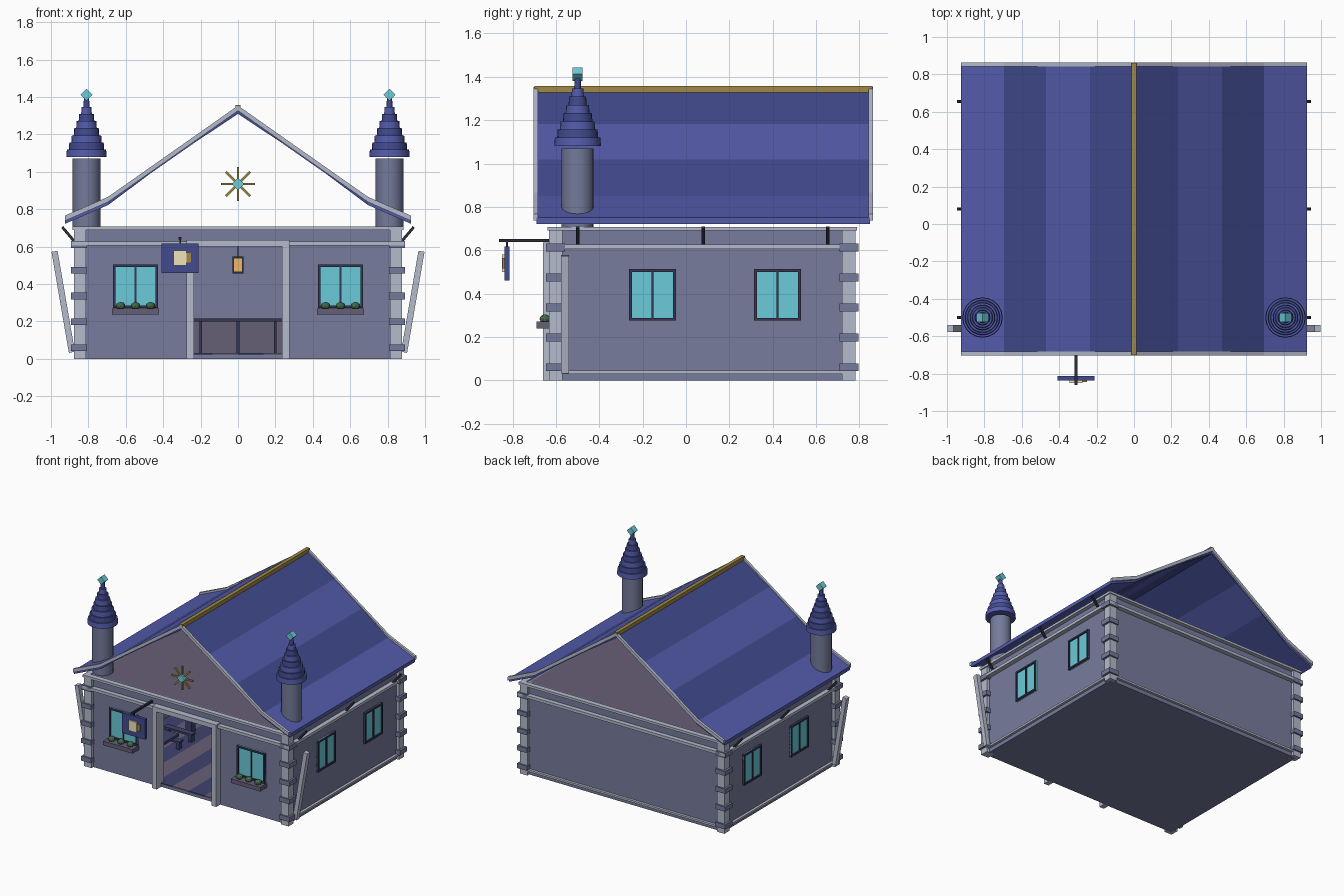
import bpy, bmesh
from math import pi, cos, sin, atan2, hypot
from mathutils import Matrix, Vector

if "Cube" in bpy.data.objects:
    bpy.data.objects.remove(bpy.data.objects["Cube"])

# display colours, made linear in finish()
COL = {"wall": (.42, .435, .55), "trim": (.635, .655, .72), "roof_dark": (.24, .268, .5),
       "roof_light": (.298, .325, .6), "gold": (.56, .48, .25), "glass": (.375, .71, .76),
       "dark": (.2, .2, .3), "wood": (.36, .335, .415), "iron": (.16, .17, .21),
       "leaf": (.25, .38, .28), "cream": (.85, .8, .65), "lamp": (.86, .64, .36),
       "stone": (.41, .43, .54), "plank": (.23, .24, .38)}
MATS = {}


def finish(name, bm, col):
    if col not in MATS:
        MATS[col] = bpy.data.materials.new(col)
        MATS[col].diffuse_color = (*[min(1, c / .9) ** 2.2 for c in COL[col]], 1)
    bmesh.ops.recalc_face_normals(bm, faces=bm.faces)
    me = bpy.data.meshes.new(name)
    bm.to_mesh(me)
    bm.free()
    me.materials.append(MATS[col])
    ob = bpy.data.objects.new(name, me)
    bpy.context.collection.objects.link(ob)
    return ob


def box(name, x, y, z, col, rot=None):
    """Box from (min, max) ranges, optionally turned about its centre."""
    bm = bmesh.new()
    c = Vector((sum(x) / 2, sum(y) / 2, sum(z) / 2))
    m = Matrix.Translation(c)
    if rot:
        m = m @ Matrix.Rotation(rot[0], 4, rot[1])
    m = m @ Matrix.Diagonal((abs(x[1] - x[0]), abs(y[1] - y[0]), abs(z[1] - z[0]), 1))
    bmesh.ops.create_cube(bm, size=1, matrix=m)
    return finish(name, bm, col)


def bar(name, p, q, y, t, col):
    """Square-ended bar between two (x, z) points, over the y range."""
    length = hypot(q[0] - p[0], q[1] - p[1])
    cx, cz = (p[0] + q[0]) / 2, (p[1] + q[1]) / 2
    return box(name, (cx - length / 2, cx + length / 2), y, (cz - t / 2, cz + t / 2), col,
               (-atan2(q[1] - p[1], q[0] - p[0]), 'Y'))


def lathe(name, x, y, z0, z1, r0, r1, col, n=20):
    bm = bmesh.new()
    bmesh.ops.create_cone(bm, cap_ends=True, segments=n, radius1=r0, radius2=r1, depth=z1 - z0,
                          matrix=Matrix.Translation((x, y, (z0 + z1) / 2)))
    for f in bm.faces:
        f.smooth = len(f.verts) == 4
    for e in bm.edges:
        e.smooth = all(f.smooth for f in e.link_faces)
    return finish(name, bm, col)


def prism(name, pts, y, col):
    """Extrude an (x, z) outline along y."""
    bm = bmesh.new()
    f = bm.faces.new([bm.verts.new((px, y[0], pz)) for px, pz in pts])
    ext = bmesh.ops.extrude_face_region(bm, geom=[f])
    bmesh.ops.translate(bm, vec=(0, y[1] - y[0], 0),
                        verts=[v for v in ext["geom"] if isinstance(v, bmesh.types.BMVert)])
    return finish(name, bm, col)


WX, YF, YB = .855, -.61, .76

# foundation, floor planks, attic floor
box("foundation", (-WX + .02, WX - .02), (YF + .004, YB - .02), (0, .02), "wall")
for i in range(12):
    w = 2 * (WX - .03) / 12
    x = -WX + .03 + i * w
    box("floor_plank", (x, x + w), (YF + .004, YB - .03), (.02, .03), "wood" if i % 2 else "plank")
box("attic_floor", (-WX + .02, WX - .02), (YF + .02, YB - .02), (.67, .7), "wood")

# walls, the front one open at the door
box("back_wall", (-WX, WX), (YB - .03, YB), (0, .7), "wall")
box("door_header", (-.25, .25), (YF, YF + .03), (.6, .7), "wall")
for s in (-1, 1):
    box("side_wall", (s * (WX - .03), s * WX), (YF, YB), (0, .7), "wall")
    box("front_wall", (s * .25, s * WX), (YF, YF + .03), (0, .7), "wall")
    box("door_post", (s * .235, s * .275), (-.66, -.57), (0, .62), "trim")
box("door_lintel", (-.275, .275), (-.66, -.57), (.6, .635), "trim")

# horizontal trim bands around the walls
for z0, z1, o in ((.605, .627, .035), (.69, .708, .03), (.03, .045, .02)):
    for s in (-1, 1):
        box("side_band", (s * (WX - .01), s * (WX + o)), (YF - o, YB + o), (z0, z1), "trim")
    box("back_band", (-WX, WX), (YB - .01, YB + o), (z0, z1), "trim")
    if z0 > .1:
        box("front_band", (-WX, WX), (YF - o, YF + .01), (z0, z1), "trim")

# corner posts with stone blocks
for s in (-1, 1):
    for y0, y1 in ((-.633, -.57), (.72, .783)):
        box("corner_post", (s * .813, s * .877), (y0, y1), (0, .7), "trim")
        for k in range(5):
            z = .06 + .138 * k
            box("corner_block", (s * .808, s * .893), (y0 - .012, y1 + .012),
                (z - .018, z + .018), "stone")


# windows: frame bars, pane, mullion
def window(c, h, z0, z1, axis, face, out):
    def part(name, a0, a1, b0, b1, d, col):
        depth = sorted((face - out * .01, face + out * d))
        if axis == 'X':
            box(name, (a0, a1), depth, (b0, b1), col)
        else:
            box(name, depth, (a0, a1), (b0, b1), col)
    t = .013
    part("window_pane", c - h, c + h, z0, z1, .008, "glass")
    for a in (c - h, c + h - t):
        part("window_stile", a, a + t, z0, z1, .018, "dark")
    part("window_mullion", c - .005, c + .005, z0, z1, .015, "dark")
    for b in (z0, z1 - t):
        part("window_rail", c - h, c + h, b, b + t, .018, "dark")


for s in (-1, 1):
    window(s * .548, .12, .272, .505, 'X', YF, -1)
    for y in (-.154, .422):
        window(y, .108, .275, .513, 'Y', s * WX, s)
    # flower boxes
    box("flower_box", (s * .548 - .126, s * .548 + .126), (-.69, -.61), (.238, .27), "wood")
    for d in (-.08, 0, .08):
        bm = bmesh.new()
        bmesh.ops.create_icosphere(bm, subdivisions=2, radius=.026, matrix=Matrix.Translation(
            (s * .548 + d, -.65, .283)) @ Matrix.Diagonal((1, 1, .8, 1)))
        finish("flower_bush", bm, "leaf")
    # leaning buttress boards and eave struts
    bar("buttress", (s * .888, .035), (s * .981, .575), (-.577, -.54), .033, "trim")
    for y in (-.5, .08, .655):
        bar("eave_strut", (s * .868, .62), (s * .94, .705), (y - .008, y + .008), .015, "iron")

# roof strips, gable trim, ridge
ROOF = [(0, 1.338), (.235, 1.182), (.47, 1.018), (.695, .85), (.925, .75)]
for s in (-1, 1):
    for i in range(4):
        (xa, za), (xb, zb) = ROOF[i], ROOF[i + 1]
        prism("roof_strip", [(s * xa, za), (s * xb, zb), (s * xb, zb - .028), (s * xa, za - .028)],
              (-.69, .85), "roof_light" if i % 2 else "roof_dark")
    top = [(s * x, z + .016) for x, z in (ROOF[0], ROOF[3], ROOF[4])]
    low = [(x, z - .028) for x, z in reversed(top)]
    for y in ((-.703, -.683), (.843, .863)):
        prism("gable_trim", top + low, y, "trim")
box("ridge_beam", (-.014, .014), (-.7, .86), (1.325, 1.358), "gold")

# corner turrets with stepped caps
for s in (-1, 1):
    x, y = s * .81, -.5
    lathe("turret_corbel", x, y, .665, .705, .047, .047, "stone")
    lathe("turret_shaft", x, y, .7, 1.07, .074, .074, "stone")
    for k in range(7):
        r = .108 - .0132 * k
        z = 1.08 + .038 * k
        lathe("turret_cap_step", x, y, z, z + .039, r, r - .003, "roof_dark" if k % 2 else "roof_light")
    lathe("turret_spike", x, y, 1.34, 1.4, .016, .014, "roof_dark", 8)
    box("turret_finial", (x - .022, x + .022), (y - .023, y + .023), (1.39, 1.434), "glass",
        (pi / 4, 'Y'))

# star ornament in the open gable
for k in range(4):
    a = k * pi / 4
    d = (.092 * cos(a), .092 * sin(a))
    bar("star_ray", (-d[0], .935 - d[1]), (d[0], .935 + d[1]), (-.687, -.675), .012, "gold")
box("star_gem", (-.024, .024), (-.7, -.665), (.911, .959), "glass", (pi / 4, 'Y'))

# hanging sign with a mug
box("sign_arm", (-.318, -.302), (-.862, -.6), (.637, .652), "iron")
box("sign_link", (-.314, -.306), (-.83, -.822), (.61, .64), "iron")
box("sign_board", (-.41, -.21), (-.838, -.814), (.46, .617), "roof_dark")
box("mug_body", (-.345, -.275), (-.85, -.835), (.5, .58), "cream")
box("mug_handle", (-.275, -.25), (-.846, -.835), (.515, .565), "gold")

# interior: counter, tables with benches, lantern
box("counter", (-.34, .34), (.34, .46), (.03, .2), "wood")
box("counter_top", (-.36, .36), (.32, .48), (.2, .215), "dark")
for x in (-.3, -.2, 0, .2, .3):
    box("counter_strip", (x - .007, x + .007), (.33, .35), (.03, .2), "dark")
for s in (-1, 1):
    for y in (-.2, .22):
        x = s * .56
        box("table_top", (x - .13, x + .13), (y - .09, y + .09), (.15, .17), "plank")
        box("table_leg", (x - .025, x + .025), (y - .025, y + .025), (.03, .15), "plank")
        for d in (-.135, .135):
            box("bench", (x - .12, x + .12), (y + d - .025, y + d + .025), (.08, .095), "plank")
            for e in (-.1, .1):
                box("bench_leg", (x + e - .012, x + e + .012), (y + d - .02, y + d + .02),
                    (.03, .08), "plank")
box("lantern_cord", (-.004, .004), (.071, .079), (.54, .67), "iron")
box("lantern_glow", (-.024, .024), (.05, .1), (.465, .54), "lamp")
for z in (.457, .537):
    box("lantern_plate", (-.03, .03), (.045, .105), (z, z + .01), "iron")
for s in (-1, 1):
    for y in (.048, .102):
        box("lantern_post", (s * .022, s * .03), (y - .004, y + .004), (.46, .54), "iron")

for m in bpy.data.materials:
    if m.users and not m.is_grease_pencil:
        m.use_nodes = True
        m.node_tree.nodes["Principled BSDF"].inputs["Base Color"].default_value = m.diffuse_color
